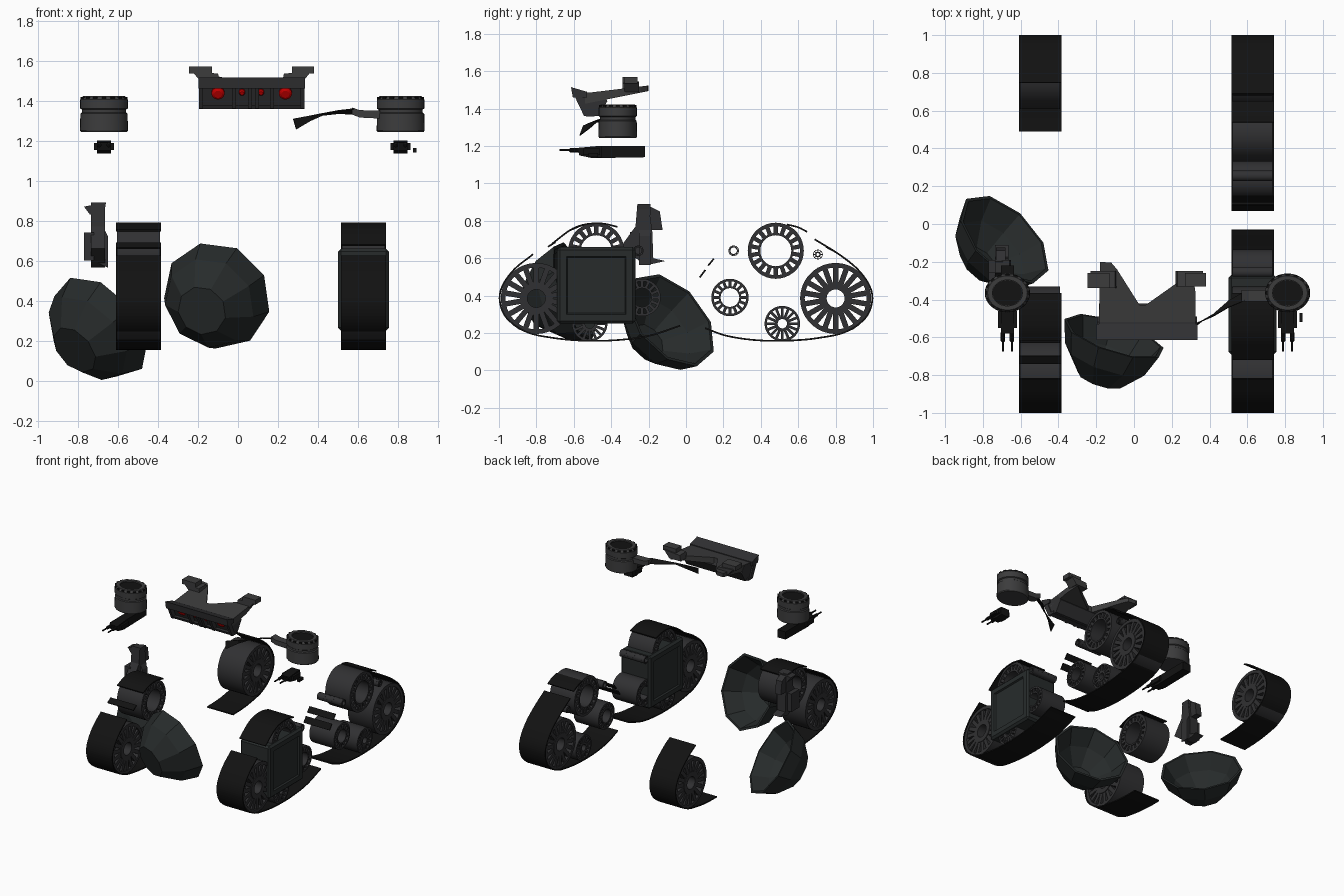
import bpy, bmesh
from math import pi, cos, sin
from mathutils import Matrix, Vector

if "Cube" in bpy.data.objects:
    bpy.data.objects.remove(bpy.data.objects["Cube"])


def mat(name, c):
    m = bpy.data.materials.new(name)
    m.diffuse_color = (*c, 1)
    m.use_nodes = True
    m.node_tree.nodes["Principled BSDF"].inputs["Base Color"].default_value = m.diffuse_color
    return m


BLACK = mat("rubber_black", (0.006, 0.006, 0.006))
DARK = mat("dark_metal", (0.03, 0.03, 0.032))
STEEL = mat("grey_metal", (0.045, 0.045, 0.046))
HULL = mat("hull_green_grey", (0.02, 0.024, 0.024))
RED = mat("red_light", (0.6, 0.0, 0.0))


def finish(name, bm, m, smooth=False):
    bmesh.ops.recalc_face_normals(bm, faces=bm.faces)
    me = bpy.data.meshes.new(name)
    bm.to_mesh(me)
    bm.free()
    me.materials.append(m)
    ob = bpy.data.objects.new(name, me)
    bpy.context.collection.objects.link(ob)
    if smooth:
        bpy.ops.object.select_all(action='DESELECT')
        bpy.context.view_layer.objects.active = ob
        ob.select_set(True)
        bpy.ops.object.shade_smooth_by_angle()
    return ob


def box(bm, lo, hi):
    lo, hi = Vector(lo), Vector(hi)
    s = hi - lo
    return bmesh.ops.create_cube(bm, size=1, matrix=Matrix.Translation((lo + hi) / 2) @ Matrix.Diagonal((*s, 1)))


def prism(bm, pts, axis, a, b):
    """Extrude a 2D outline along an axis from a to b."""
    def co(p, t):
        return {'x': (t, *p), 'y': (p[0], t, p[1]), 'z': (*p, t)}[axis]
    A, B = ([bm.verts.new(co(p, t)) for p in pts] for t in (a, b))
    bm.faces.new(A)
    bm.faces.new(B[::-1])
    n = len(pts)
    for i in range(n):
        bm.faces.new((A[i], A[(i + 1) % n], B[(i + 1) % n], B[i]))


def lathe(bm, prof, place, n=32, closed=False):
    """Turn (radius, height) points round local z."""
    rings = [[bm.verts.new(place @ Vector((r * cos(2 * pi * i / n), r * sin(2 * pi * i / n), h)))
              for i in range(n)] for r, h in prof]
    pairs = list(zip(rings, rings[1:])) + ([(rings[-1], rings[0])] if closed else [])
    for a, b in pairs:
        for i in range(n):
            bm.faces.new((a[i], a[(i + 1) % n], b[(i + 1) % n], b[i]))
    if not closed:
        bm.faces.new(rings[0])
        bm.faces.new(rings[-1])


def wheel(name, x0, x1, y, z, r, hub, hole, spokes):
    bm = bmesh.new()
    P = Matrix.Translation((x0, y, z)) @ Matrix.Rotation(pi / 2, 4, 'Y')
    w = x1 - x0
    rim = r * 0.87
    lathe(bm, [(r, 0), (r, w), (rim, w), (rim, 0)], P, 36, True)
    lathe(bm, [(hub, 0), (hub, w), (hole, w), (hole, 0)], P, 36, True)
    for i in range(spokes):
        M = P @ Matrix.Rotation(2 * pi * i / spokes, 4, 'Z') @ Matrix.Translation(((hub + rim) / 2, 0, w / 2))
        bmesh.ops.create_cube(bm, size=1, matrix=M @ Matrix.Diagonal((rim - hub + .008, r * 0.15, w - .01, 1)))
    finish(name, bm, DARK, True)


def belt(name, pts, x0, x1, t=0.009):
    """Thin strip along a smooth path of (y, z) points."""
    P = [Vector(p) for p in pts]
    P = [2 * P[0] - P[1]] + P + [2 * P[-1] - P[-2]]
    c = []
    for a, b, d, e in zip(P, P[1:], P[2:], P[3:]):
        for k in range(6):
            u = k / 6
            c.append(0.5 * (2 * b + (d - a) * u + (2 * a - 5 * b + 4 * d - e) * u * u + (3 * b - a - 3 * d + e) * u ** 3))
    c.append(P[-2])
    inner = []
    for i, p in enumerate(c):
        d = (c[min(i + 1, len(c) - 1)] - c[max(i - 1, 0)]).normalized()
        inner.append(p + Vector((d.y, -d.x)) * t)
    bm = bmesh.new()
    prism(bm, [tuple(p) for p in c + inner[::-1]], 'x', x0, x1)
    finish(name, bm, BLACK)


# wheels: y, z, radius, hub, hole, spokes
TOP, MAIN = (.48, .64, .15, .095, .083, 18), (.8, .385, .19, .085, .048, 18)
MID, LOW = (.235, .39, .1, .06, .05, 16), (.515, .25, .095, .04, .025, 16)
PIN_A, PIN_B = (.255, .64, .028, .023, .017, 8), (.705, .62, .026, .015, .008, 8)
R, L = (.515, .74), (-.61, -.385)
sets = [("right_rear", R, 1, (TOP, MAIN, MID, LOW, PIN_A, PIN_B)),
        ("right_front", R, -1, (TOP, MAIN, MID, LOW, PIN_A)),
        ("left_rear", L, 1, (MAIN,)), ("left_front", L, -1, (TOP, MAIN))]
for name, (a, b), s, ws in sets:
    for i, (y, z, *rest) in enumerate(ws):
        wheel(f"{name}_wheel_{i}", a + .006, b - .006, s * y, z, *rest)

# track belts
nose = [(.82, .625), (.92, .545), (.985, .455), (1.0, .37), (.96, .275), (.85, .2), (.7, .168)]
crown = [(.365, .772), (.45, .79), (.54, .785), (.62, .755)]
belts = [("right_rear", R, 1, [[(.69, .705), *nose, (.55, .155), (.38, .157), (.22, .18), (.1, .222)],
                              [(.07, .5), (.1, .54)], [(.115, .563), (.145, .6)], [(.54, .785), (.6, .77), (.65, .745)]]),
         ("right_front", R, -1, [nose + [(.55, .155), (.38, .157), (.2, .18), (.03, .235)],
                                 crown + [(.72, .68)]]),
         ("left_rear", L, 1, [[(.75, .665)] + nose + [(.6, .158), (.49, .155)]]),
         ("left_front", L, -1, [nose + [(.55, .155), (.45, .155)], crown, [(.7, .69), (.74, .665)]])]
for name, (a, b), s, segs in belts:
    for i, seg in enumerate(segs):
        belt(f"{name}_belt_{i}", [(s * y, z) for y, z in seg], a, b, .009 * s)

# side cover with framed panels
bm = bmesh.new()
box(bm, (.5, -.69, .25), (.755, -.27, .66))
bmesh.ops.bevel(bm, geom=bm.edges[:], offset=.015, segments=1, affect='EDGES')
sides = [f for f in bm.faces if abs(f.normal.x) > .99]
bmesh.ops.inset_individual(bm, faces=sides, thickness=.05)
bmesh.ops.inset_individual(bm, faces=sides, thickness=.008, depth=-.012)
finish("track_side_cover", bm, HULL)


# faceted hull shells
def dome(name, centre, axis, r, d):
    q = Vector(axis).to_track_quat('Z', 'Y').to_matrix().to_4x4()
    P = Matrix.Translation(centre) @ q @ Matrix.Rotation(pi / 8, 4, 'Z')
    bm = bmesh.new()
    t = .018
    lathe(bm, [(.4 * r - t, d - t), (.78 * r - t, .5 * d), (r - t, 0), (r, 0),
               (.84 * r, .5 * d), (.45 * r, d)], P, 9)
    finish(name, bm, HULL)


dome("left_hull_shell", (-.685, -.08, .27), (-.6, -.6, -.53), .295, .22)
dome("front_hull_shell", (-.105, -.595, .425), (-.3, -.9, -.3), .28, .25)

# broken bracket above the left track
bm = bmesh.new()
prism(bm, [(-.26, .89), (-.2, .885), (-.18, .74), (-.175, .6), (-.11, .585), (-.2, .565), (-.24, .58),
           (-.35, .66), (-.27, .77)], 'x', -.735, -.665)
prism(bm, [(-.26, .885), (-.2, .88), (-.14, .85), (-.125, .75), (-.2, .75)], 'x', -.73, -.68)
prism(bm, [(-.77, .87), (-.66, .89), (-.67, .83), (-.74, .83)], 'y', -.26, -.19)
box(bm, (-.77, -.3, .6), (-.72, -.2, .74))
prism(bm, [(-.73, .6), (-.65, .565), (-.65, .72), (-.68, .78)], 'y', -.25, -.19)
finish("left_bracket", bm, DARK)

# drums and twin guns
for side, cx in (("left", -.67), ("right", .813)):
    bm = bmesh.new()
    P = Matrix.Translation((cx, -.365, 0)) @ Matrix.Diagonal((1, .86, 1, 1))
    lathe(bm, [(.115, 1.243), (.12, 1.25), (.118, 1.335), (.11, 1.34), (.11, 1.355), (.119, 1.36), (.119, 1.405),
               (.105, 1.422), (.08, 1.422), (.08, 1.41)], P)
    finish(f"{side}_drum", bm, STEEL, True)
    bm = bmesh.new()
    for i in range(16):
        M = P @ Matrix.Rotation(pi * i / 8, 4, 'Z') @ Matrix.Translation((.11, 0, 1.412))
        bmesh.ops.create_cube(bm, size=1, matrix=M @ Matrix.Diagonal((.014, .022, .012, 1)))
    lathe(bm, [(.079, 1.405), (.079, 1.413)], P)
    finish(f"{side}_drum_vents", bm, BLACK)
    bm = bmesh.new()
    back = -.22 if cx < 0 else -.45
    prism(bm, [(back, 1.2), (back, 1.14), (-.5, 1.135), (-.57, 1.15), (-.58, 1.19), (-.47, 1.2)],
          'x', cx - .035, cx + .035)
    box(bm, (cx - .05, -.55, 1.152), (cx + .05, -.46, 1.187))
    for dx in (-.024, .024):
        lathe(bm, [(.012, 0), (.012, .045), (.006, .05), (.006, .1)],
              Matrix.Translation((cx + dx, -.575, 1.178)) @ Matrix.Rotation(pi / 2, 4, 'X'), 10)
    if cx > 0:
        box(bm, (.875, -.52, 1.14), (.893, -.47, 1.162))
    finish(f"{side}_twin_gun", bm, BLACK)

# torn arm and twisted ribbon
bm = bmesh.new()
prism(bm, [(.57, 1.365), (.61, 1.352), (.71, 1.35), (.71, 1.31), (.61, 1.315), (.57, 1.33)], 'y', -.41, -.35)
finish("right_arm_stub", bm, STEEL)
bm = bmesh.new()
edge = [((.275, -.545, 1.308), (.29, -.565, 1.255)), ((.36, -.51, 1.325), (.36, -.51, 1.297)),
        ((.42, -.485, 1.337), (.42, -.475, 1.328)), ((.5, -.44, 1.352), (.5, -.405, 1.338)),
        ((.585, -.405, 1.362), (.58, -.36, 1.335))]
rows = [[bm.verts.new(p) for p in e] for e in edge]
for a, b in zip(rows, rows[1:]):
    bm.faces.new((*a, *b[::-1]))
rib = finish("torn_ribbon", bm, BLACK)
rib.modifiers.new("thick", 'SOLIDIFY').thickness = .006

# head: notched roof, slanted visor, corner flaps
bm = bmesh.new()
prism(bm, [(-.185, -.54), (.325, -.54), (.325, -.36), (.31, -.25), (.23, -.31), (.06, -.43), (.03, -.43),
           (-.09, -.24), (-.12, -.205), (-.18, -.2)], 'z', 1.43, 1.485)
for v in bm.verts:
    v.co.z += (v.co.y + .52) * (.2 if v.co.z < 1.46 else .12)
finish("head_roof", bm, STEEL)
bm = bmesh.new()
prism(bm, [(-.61, 1.51), (-.6, 1.47), (-.56, 1.47), (-.51, 1.36), (-.47, 1.36), (-.42, 1.44),
           (-.45, 1.485), (-.53, 1.485)], 'x', -.185, .325)
prism(bm, [(-.615, 1.515), (-.605, 1.46), (-.53, 1.46), (-.53, 1.49)], 'x', -.198, .336)
prism(bm, [(-.545, 1.378), (-.535, 1.358), (-.49, 1.358), (-.49, 1.378)], 'x', -.195, .333)
for x in (-.195, -.03, .05, .085, .16, .313):
    prism(bm, [(-.6, 1.475), (-.545, 1.36), (-.51, 1.36), (-.56, 1.475)], 'x', x, x + .02)
finish("head_visor", bm, DARK)
bm = bmesh.new()
for lo, hi in (((-.245, -.34, 1.535), (-.13, -.26, 1.57)), ((.27, -.33, 1.535), (.38, -.26, 1.57))):
    box(bm, lo, hi)
prism(bm, [(-.23, 1.545), (-.18, 1.49), (-.09, 1.49), (-.1, 1.535)], 'y', -.34, -.25)
prism(bm, [(.365, 1.545), (.32, 1.49), (.22, 1.49), (.23, 1.535)], 'y', -.33, -.25)
finish("head_flaps", bm, STEEL)

# red eyes
bm = bmesh.new()
for x, r, z in ((-.1, .033, 1.44), (.237, .033, 1.44), (.02, .016, 1.445), (.115, .016, 1.445)):
    lathe(bm, [(r, -.01), (r, .012), (r * .6, .02)],
          Matrix.Translation((x, -.56 + (1.47 - z) * .5, z)) @ Matrix.Rotation(pi / 2 + .46, 4, 'X'), 16)
finish("head_lights", bm, RED)
